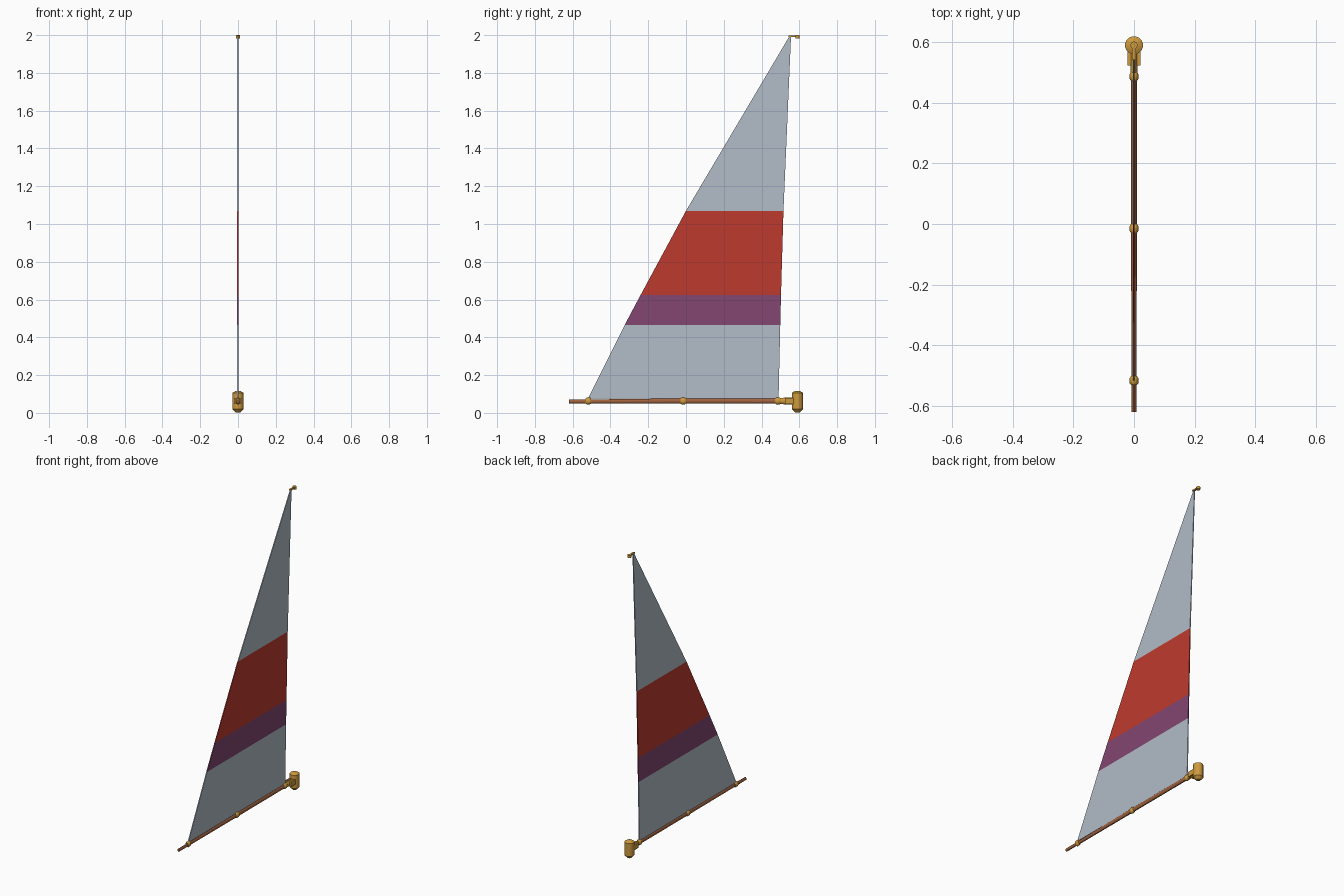
import bpy, bmesh, math
from mathutils import Vector

if "Cube" in bpy.data.objects:
    bpy.data.objects.remove(bpy.data.objects["Cube"])


def lin(c):
    c /= 255
    return c / 12.92 if c <= 0.04045 else ((c + 0.055) / 1.055) ** 2.4


def material(name, r, g, b):
    m = bpy.data.materials.new(name)
    m.diffuse_color = (lin(r), lin(g), lin(b), 1)
    m.use_nodes = True
    m.node_tree.nodes["Principled BSDF"].inputs["Base Color"].default_value = m.diffuse_color
    return m


canvas = material("pale blue grey canvas", 178, 188, 200)
red = material("red stripe", 190, 58, 46)
purple = material("purple stripe", 130, 70, 112)
wood = material("brown wood", 160, 98, 62)
brass = material("brass", 206, 154, 62)


def finish(bm, name, mats, smooth=False):
    bmesh.ops.recalc_face_normals(bm, faces=bm.faces)
    me = bpy.data.meshes.new(name)
    bm.to_mesh(me)
    bm.free()
    for m in mats:
        me.materials.append(m)
    ob = bpy.data.objects.new(name, me)
    bpy.context.collection.objects.link(ob)
    if smooth:
        bpy.context.view_layer.objects.active = ob
        ob.select_set(True)
        bpy.ops.object.shade_smooth_by_angle(angle=math.radians(35))
        ob.select_set(False)
    return ob


def loft(name, mat, stations, along, sides):
    """Tube through (centre, radius_a, radius_b) stations, along 'y' or 'z'."""
    bm = bmesh.new()
    rings = []
    for c, ra, rb in stations:
        ring = []
        for i in range(sides):
            t = 2 * math.pi * (i + 0.5) / sides
            a, b = ra * math.cos(t), rb * math.sin(t)
            off = Vector((a, 0, b)) if along == 'y' else Vector((a, b, 0))
            ring.append(bm.verts.new(Vector(c) + off))
        rings.append(ring)
    for r0, r1 in zip(rings, rings[1:]):
        for i in range(sides):
            j = (i + 1) % sides
            bm.faces.new((r0[i], r0[j], r1[j], r1[i]))
    bm.faces.new(rings[0])
    bm.faces.new(rings[-1])
    return finish(bm, name, [mat], True)


def box(name, mat, lo, hi):
    bm = bmesh.new()
    bmesh.ops.create_cube(bm, size=1)
    lo, hi = Vector(lo), Vector(hi)
    for v in bm.verts:
        v.co = Vector([(lo[k] + hi[k]) / 2 + v.co[k] * (hi[k] - lo[k]) for k in range(3)])
    return finish(bm, name, [mat])


# Sail: rows of (z, leech y, luff y), one panel colour between rows
rows = [(0.075, -0.52, 0.49), (0.465, -0.325, 0.499), (0.625, -0.24, 0.503),
        (1.07, 0.0, 0.516), (1.995, 0.548, 0.556)]
panel_colour = [0, 2, 1, 0]
half = 0.003
bm = bmesh.new()
loops = []
for z, y0, y1 in rows:
    loops.append([bm.verts.new((x - 0.001, y, z)) for x, y in
                  ((half, y0), (half, y1), (-half, y1), (-half, y0))])
for k, (a, b) in enumerate(zip(loops, loops[1:])):
    for i in range(4):
        j = (i + 1) % 4
        bm.faces.new((a[i], a[j], b[j], b[i])).material_index = panel_colour[k]
bm.faces.new(loops[0])
bm.faces.new(loops[-1])
finish(bm, "sail", [canvas, red, purple])

# Boom, slightly thinner toward the free end
loft("boom", wood, [((0, -0.62, 0.060), 0.008, 0.010),
                    ((0, -0.05, 0.063), 0.010, 0.014),
                    ((0, 0.53, 0.063), 0.010, 0.014)], 'y', 12)

# Brass bands around the boom
for i, y in enumerate((-0.517, -0.015, 0.487)):
    loft(f"boom_band_{i + 1}", brass, [((0, y - 0.015, 0.063), 0.010, 0.014),
         ((0, y - 0.008, 0.063), 0.015, 0.019), ((0, y + 0.008, 0.063), 0.015, 0.019),
         ((0, y + 0.015, 0.063), 0.010, 0.014)], 'y', 12)

# Gooseneck: tongue and two fork cheeks joining boom to the mast collar
loft("boom_end_cap", brass, [((0, 0.50, 0.063), 0.012, 0.015),
                             ((0, 0.53, 0.063), 0.012, 0.020),
                             ((0, 0.575, 0.063), 0.012, 0.020)], 'y', 12)
for s, side in ((-1, "left"), (1, "right")):
    x0, x1 = sorted((s * 0.010, s * 0.021))
    box(f"fork_cheek_{side}", brass, (x0, 0.523, 0.046), (x1, 0.575, 0.080))

# Mast collar with tapered ends
loft("mast_collar", brass, [((0, 0.59, 0.002), 0.013, 0.013),
                            ((0, 0.59, 0.020), 0.030, 0.030),
                            ((0, 0.59, 0.106), 0.030, 0.030),
                            ((0, 0.59, 0.116), 0.013, 0.013)], 'z', 16)

# Masthead ring and its arm
loft("masthead_ring", brass, [((0, 0.59, 1.983), 0.012, 0.012),
                              ((0, 0.59, 2.0), 0.012, 0.012)], 'z', 12)
box("masthead_arm", brass, (-0.006, 0.542, 1.990), (0.006, 0.585, 1.999))
